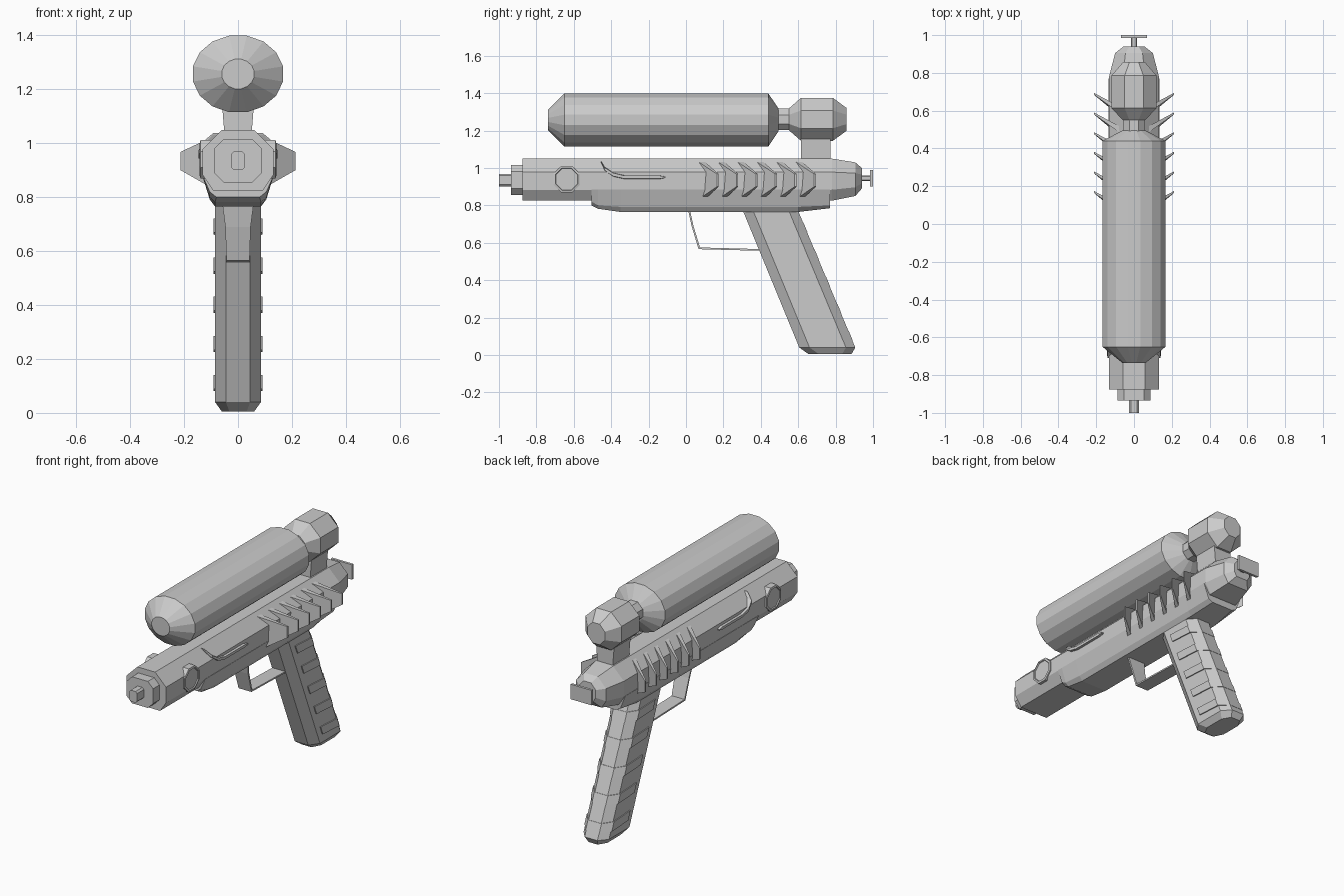
import bpy, bmesh
from math import cos, sin, pi

if "Cube" in bpy.data.objects:
    bpy.data.objects.remove(bpy.data.objects["Cube"])


def loft(name, rings):
    """Skin a list of equal-length closed rings of 3D points and cap both ends."""
    bm = bmesh.new()
    rows = [[bm.verts.new(p) for p in ring] for ring in rings]
    n = len(rows[0])
    for a, b in zip(rows, rows[1:]):
        for i in range(n):
            j = (i + 1) % n
            bm.faces.new((a[i], a[j], b[j], b[i]))
    bm.faces.new(rows[0])
    bm.faces.new(rows[-1])
    bmesh.ops.recalc_face_normals(bm, faces=bm.faces)
    mesh = bpy.data.meshes.new(name)
    bm.to_mesh(mesh)
    bm.free()
    ob = bpy.data.objects.new(name, mesh)
    bpy.context.collection.objects.link(ob)
    return ob


def lathe(name, stations, sides, z):
    """Faceted tube along y; stations are (y, half width, half height)."""
    k = 1 / cos(pi / sides)
    ang = [2 * pi * (i + 0.5) / sides for i in range(sides)]
    return loft(name, [[(rx * k * cos(a), y, z + rz * k * sin(a)) for a in ang]
                       for y, rx, rz in stations])


def mirrored(half):
    """Close a right-hand half outline of (x, v) points across x = 0."""
    return half + [(-x, v) for x, v in reversed(half)]


def box(name, x, y0, y1, z0, z1):
    return loft(name, [[(-x, y, z0), (x, y, z0), (x, y, z1), (-x, y, z1)] for y in (y0, y1)])


def mirror_x(ob):
    ob.modifiers.new("Mirror", 'MIRROR')
    return ob


# Main body, with tapered rear
def body_ring(y, x, z0, z1):
    h = z1 - z0
    half = [(x * .70, z0), (x, z0 + h * .26), (x, z0 + h * .68), (x * .45, z1)]
    return [(px, y, pz) for px, pz in mirrored(half)]


loft("body", [body_ring(-.875, .132, .825, 1.05), body_ring(.78, .132, .825, 1.05),
              body_ring(.905, .10, .85, 1.03), body_ring(.94, .055, .89, 1.0)])

# Lower rail under the body
def rail_ring(y, xt, xm, xb, zm, zb):
    return [(px, y, pz) for px, pz in mirrored([(xt, .885), (xm, zm), (xb, zb)])]


loft("lower_rail", [rail_ring(-.505, .134, .105, .08, .82, .80),
                    rail_ring(-.47, .134, .105, .085, .80, .782),
                    rail_ring(-.35, .134, .105, .085, .792, .765),
                    rail_ring(.60, .134, .105, .085, .792, .765),
                    rail_ring(.77, .134, .10, .07, .80, .785)])

# Muzzle collar and nozzle
def chamfer_ring(y, x, h, c, z):
    return [(px, y, z + pz) for px, pz in
            mirrored([(x - c, -h), (x, -h + c), (x, h - c), (x - c, h)])]


loft("muzzle_collar", [chamfer_ring(-.935, .088, .08, .035, .935),
                       chamfer_ring(-.86, .088, .08, .035, .935)])
loft("muzzle_nozzle", [chamfer_ring(-1, .026, .034, .01, .935),
                       chamfer_ring(-.92, .026, .034, .01, .935)])

# Rear pull rod and plate
loft("rear_rod", [chamfer_ring(.93, .015, .015, .005, .945),
                  chamfer_ring(.99, .015, .015, .005, .945)])
box("rear_plate", .07, .985, 1.0, .90, .99)

# Tank with coned ends, neck, and rear cap
lathe("tank", [(-.737, .06, .055), (-.65, .167, .142), (.44, .167, .142), (.495, .062, .06)], 16, 1.257)
lathe("tank_neck", [(.48, .058, .058), (.555, .058, .058)], 8, 1.26)
lathe("tank_cap", [(.55, .06, .058), (.615, .12, .115), (.785, .12, .115), (.857, .058, .062)], 8, 1.26)
loft("cap_pillar", [[(-x, .615, z), (x, .615, z), (x, .772, z), (-x, .772, z)]
                    for x, z in ((.05, 1.03), (.062, 1.18))])

# Swept cooling fins on both sides
for i in range(6):
    y = .063 + i * .104
    outline = [(.07, 0, 1.035), (.213, .102, .968), (.213, .102, .90), (.09, 0, .83)]
    mirror_x(loft(f"side_fin_{i + 1}", [
        [(x, y + s, z) for x, s, z in outline],
        [(x, y + s + (.01 if s else .035), z) for x, s, z in outline]]))

# Round side buttons with a raised rim and recessed face
def button_ring(x, r):
    return [(x, -.638 + r * cos(pi * (i + .5) / 4), .94 + r * sin(pi * (i + .5) / 4))
            for i in range(8)]


mirror_x(loft("side_button", [button_ring(.10, .077), button_ring(.139, .077),
                              button_ring(.142, .065), button_ring(.136, .062)]))

# Curved raised ridges on the sides
path = [(-.455, 1.035, .004, .08), (-.435, .995, .012, .122), (-.39, .965, .014, .134),
        (-.33, .951, .013, .134), (-.14, .951, .013, .134), (-.11, .951, .004, .134)]
mirror_x(loft("side_ridge", [[(x - .03, y, z - r), (x + .012, y, z - r * .6),
                              (x + .012, y, z + r * .6), (x - .03, y, z + r)]
                             for y, z, r, x in path]))

# Raked grip
def front_y(z):
    return .622 - .412 * z


def rear_y(z):
    return .922 - .418 * z


def grip_ring(z, x=.085, inset=0):
    f, r = front_y(z) + inset, rear_y(z) - inset
    return [(px, py, z) for px, py in
            mirrored([(x * .53, f), (x, f + .055), (x, r - .05), (x * .5, r)])]


loft("grip", [grip_ring(.005, .06, .035), grip_ring(.04), grip_ring(.80)])

# Raised bands wrapping the sides and back of the grip
def band_ring(z):
    a, r = front_y(z) + .095, rear_y(z)
    half = [(.091, a, z), (.091, r - .047, z - .008), (.045, r + .007, z - .012)]
    return half + [(-x, y, h) for x, y, h in reversed(half)]


for i in range(5):
    z = .115 + i * .145
    loft(f"grip_band_{i + 1}", [band_ring(z - .026), band_ring(z + .026)])

# Thin trigger guard strip
guard = [(.008, .79, .06), (.03, .69, .047), (.067, .566, .043), (.41, .557, .043)]
offset = [(.01, 0), (.01, 0), (.008, .009), (0, .009)]
loft("trigger_guard", [[(-x, y, z), (x, y, z), (x, y + dy, z + dz), (-x, y + dy, z + dz)]
                       for (y, z, x), (dy, dz) in zip(guard, offset)])
